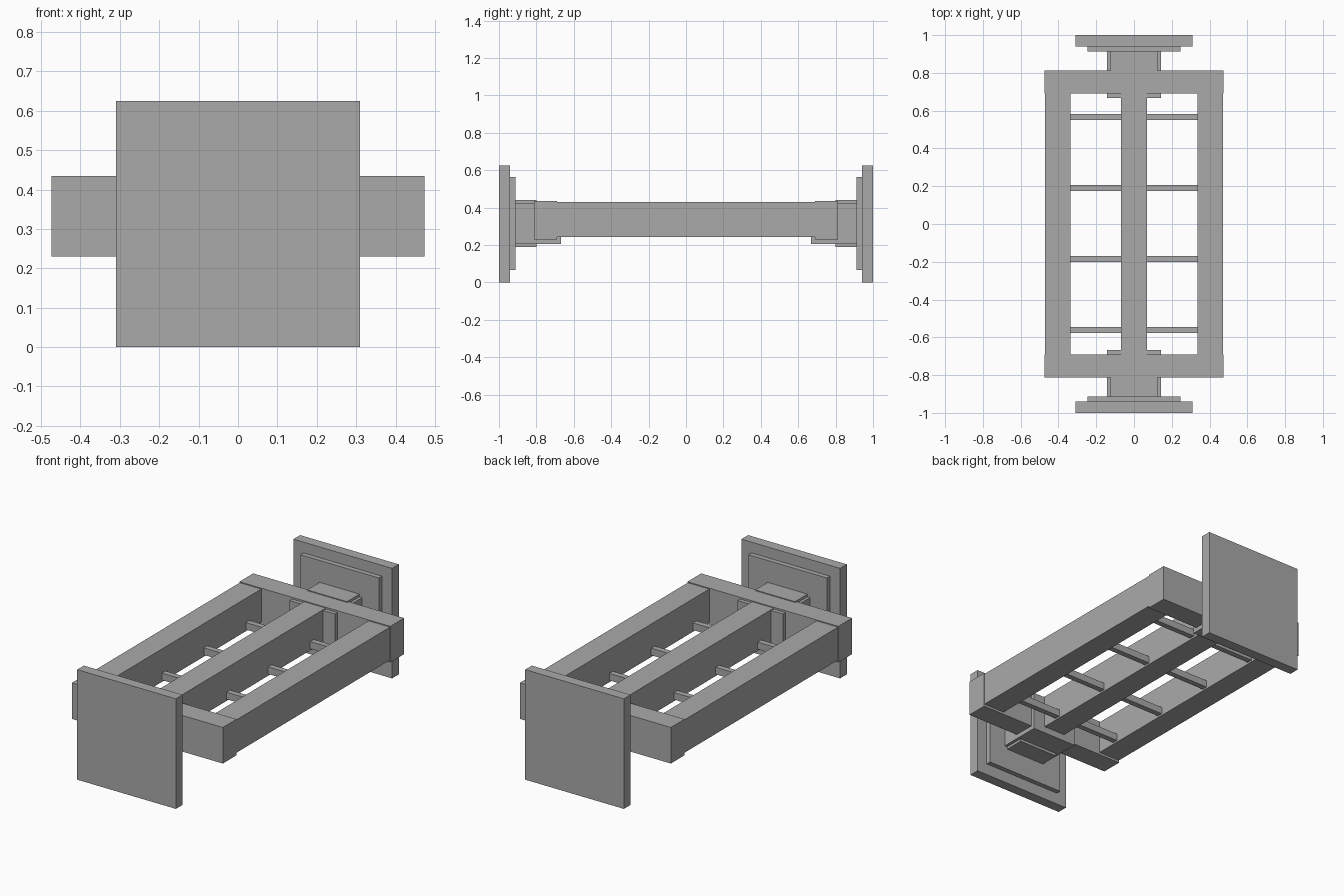
import bpy

if "Cube" in bpy.data.objects:
    bpy.data.objects.remove(bpy.data.objects["Cube"])

grey = bpy.data.materials.new("plain_grey")
grey.diffuse_color = (0.4, 0.4, 0.4, 1)
grey.use_nodes = True
grey.node_tree.nodes["Principled BSDF"].inputs["Base Color"].default_value = grey.diffuse_color


def box(name, x, y, z):
    """Box spanning the (min, max) ranges on each axis."""
    c = [(a + b) / 2 for a, b in (x, y, z)]
    bpy.ops.mesh.primitive_cube_add(size=1, location=c)
    ob = bpy.context.object
    ob.name = name
    ob.scale = [b - a for a, b in (x, y, z)]
    bpy.ops.object.transform_apply(location=False, rotation=False, scale=True)
    ob.data.materials.append(grey)
    return ob


def span(s, a, b):
    return tuple(sorted((s * a, s * b)))


# Both ends: square plate, raised panel, cross-shaped neck, cross beam
for s, end in ((-1, "front"), (1, "back")):
    box(end + "_plate", (-0.31, 0.31), span(s, 0.94, 1.0), (0, 0.625))
    box(end + "_panel", (-0.246, 0.246), span(s, 0.912, 0.94), (0.066, 0.564))
    box(end + "_neck_tall", (-0.125, 0.125), span(s, 0.80, 0.912), (0.19, 0.44))
    box(end + "_neck_wide", (-0.142, 0.142), span(s, 0.667, 0.912), (0.205, 0.425))
    box(end + "_cross_beam", (-0.474, 0.474), span(s, 0.69, 0.813), (0.23, 0.435))

# Lengthwise rails
for s, side in ((-1, "left"), (1, "right")):
    box(side + "_rail", span(s, 0.337, 0.472), (-0.69, 0.69), (0.243, 0.43))
box("centre_rail", (-0.068, 0.068), (-0.69, 0.69), (0.243, 0.43))

# Rungs between the rails
for i, y in enumerate((-0.56, -0.185, 0.19, 0.567)):
    for s, side in ((-1, "left"), (1, "right")):
        box(f"{side}_rung_{i + 1}", span(s, 0.068, 0.337),
            (y - 0.016, y + 0.016), (0.253, 0.293))
